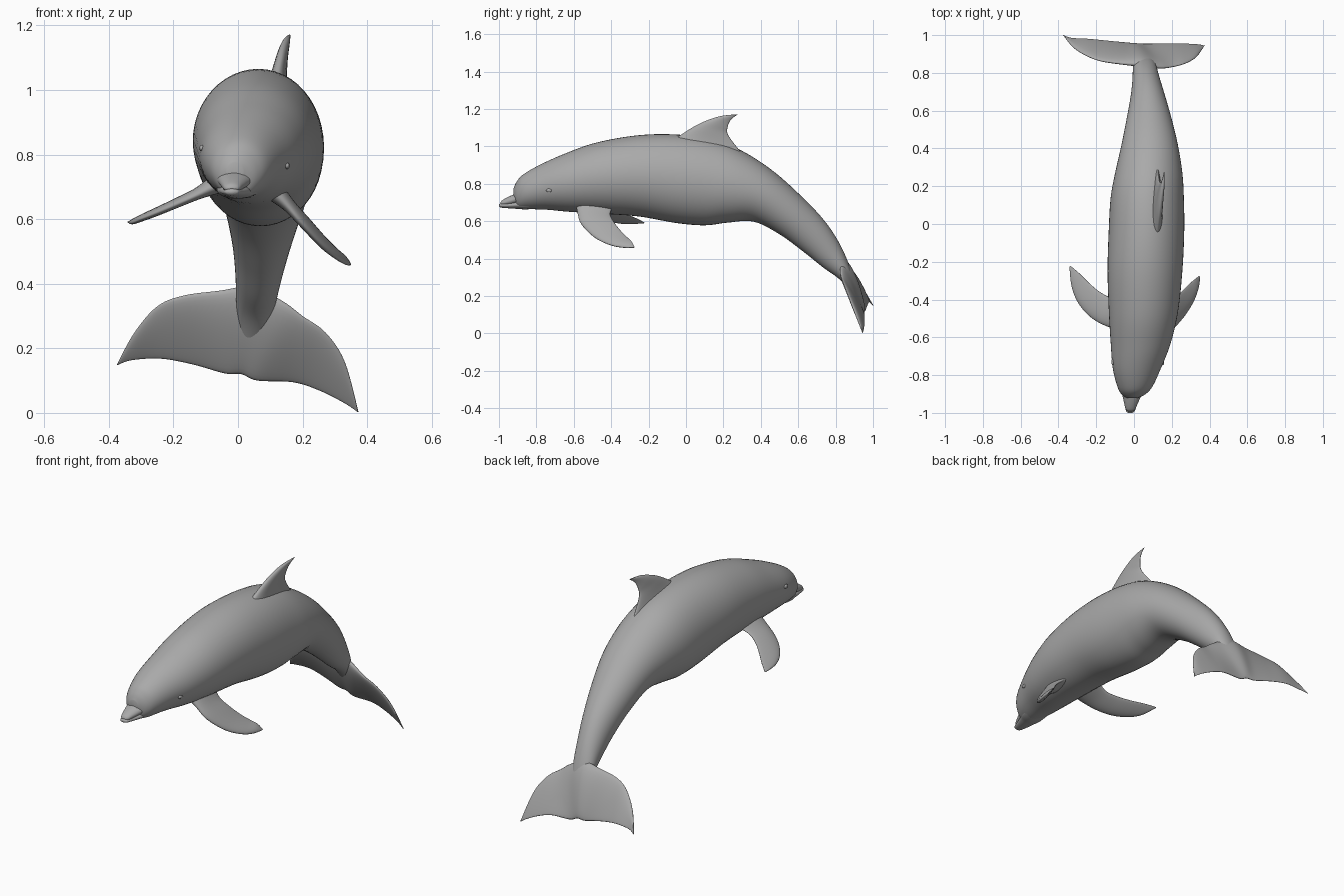
import bpy, bmesh, math
from mathutils import Vector

skin = bpy.data.materials.new("grey skin")
skin.diffuse_color = (0.4, 0.4, 0.4, 1)


def spline(rows, steps):
    """Catmull-Rom interpolation of rows of numbers."""
    out = []
    n = len(rows)
    for i in range(n - 1):
        p0, p1, p2, p3 = (rows[max(0, min(n - 1, i + k))] for k in (-1, 0, 1, 2))
        for s in range(steps):
            t = s / steps
            out.append([0.5 * (2 * b + (c - a) * t + (2 * a - 5 * b + 4 * c - d) * t * t
                               + (3 * b - a - 3 * c + d) * t ** 3)
                        for a, b, c, d in zip(p0, p1, p2, p3)])
    out.append(list(rows[-1]))
    return out


def loft(name, rows, normal, sides=32, steps=6, foil=0.0):
    """Skin through oval rings; a row is edge A xyz, edge B xyz, half thickness."""
    normal = Vector(normal).normalized()
    bm = bmesh.new()
    rings = []
    for r in spline(rows, steps):
        a, b, w = Vector(r[0:3]), Vector(r[3:6]), r[6]
        ring = []
        for k in range(sides):
            u = 2 * math.pi * k / sides
            side = w * math.sin(u) * (1 + foil * math.cos(u))
            ring.append(bm.verts.new((a + b) / 2 + (a - b) / 2 * math.cos(u) + normal * side))
        rings.append(ring)
    for p, q in zip(rings, rings[1:]):
        for k in range(sides):
            j = (k + 1) % sides
            bm.faces.new((p[k], p[j], q[j], q[k]))
    bm.faces.new(rings[0])
    bm.faces.new(rings[-1])
    bmesh.ops.recalc_face_normals(bm, faces=bm.faces)
    me = bpy.data.meshes.new(name)
    bm.to_mesh(me)
    bm.free()
    me.materials.append(skin)
    me.polygons.foreach_set("use_smooth", [True] * len(me.polygons))
    ob = bpy.data.objects.new(name, me)
    bpy.context.collection.objects.link(ob)
    return ob


def upright(rows):
    """Rows of top y z, bottom y z, centre x, half width -> loft rows."""
    return [(x, ty, tz, x, by, bz, w) for ty, tz, by, bz, x, w in rows]


# body from melon to tail stock
loft("body", upright([
    (-.922, .775, -.922, .72, -.01, .025),
    (-.905, .812, -.90, .672, -.003, .062),
    (-.87, .85, -.85, .665, .005, .093),
    (-.78, .902, -.75, .662, .015, .127),
    (-.65, .96, -.62, .65, .035, .158),
    (-.48, 1.02, -.45, .64, .05, .183),
    (-.25, 1.06, -.25, .625, .058, .198),
    (-.03, 1.062, -.05, .59, .066, .2),
    (.17, 1.03, .10, .578, .07, .194),
    (.32, .965, .22, .592, .078, .178),
    (.47, .865, .36, .598, .083, .15),
    (.61, .74, .50, .53, .08, .119),
    (.73, .615, .63, .435, .073, .09),
    (.81, .50, .73, .355, .064, .072),
    (.865, .385, .82, .29, .055, .06),
    (.905, .26, .885, .22, .045, .04),
    (.94, .16, .935, .15, .03, .012)]), (1, 0, 0), sides=48)

# beak: upper and lower jaw with the mouth line between
loft("upper_beak", upright([
    (-.992, .70, -.992, .69, -.02, .010),
    (-.982, .712, -.982, .683, -.019, .024),
    (-.95, .73, -.95, .684, -.016, .036),
    (-.90, .752, -.90, .692, -.010, .054),
    (-.84, .775, -.84, .70, 0, .088),
    (-.74, .79, -.74, .72, .015, .124)]), (1, 0, 0))
loft("lower_jaw", upright([
    (-1.0, .69, -1.0, .68, -.02, .010),
    (-.99, .695, -.99, .673, -.019, .023),
    (-.95, .70, -.95, .669, -.016, .034),
    (-.90, .71, -.90, .666, -.010, .048),
    (-.84, .72, -.84, .664, 0, .066),
    (-.70, .74, -.70, .68, .02, .08)]), (1, 0, 0))

# dorsal fin, leaning a little to one side
loft("dorsal_fin", [
    (.115, -.12, 1.0, .115, .38, .87, .045),
    (.125, -.03, 1.06, .125, .285, .98, .026),
    (.135, .05, 1.11, .135, .226, 1.06, .018),
    (.143, .12, 1.142, .143, .222, 1.10, .014),
    (.152, .19, 1.163, .152, .238, 1.14, .009),
    (.16, .275, 1.172, .16, .272, 1.168, .002)], (1, 0, -.15), foil=.35)

# flippers, each posed differently
loft("right_flipper", [
    (.10, -.59, .70, .10, -.37, .70, .035),
    (.15, -.58, .645, .165, -.405, .645, .02),
    (.20, -.56, .585, .215, -.388, .60, .016),
    (.265, -.49, .515, .26, -.35, .55, .014),
    (.315, -.41, .475, .295, -.315, .515, .011),
    (.34, -.34, .46, .325, -.29, .49, .008),
    (.35, -.28, .458, .345, -.275, .462, .002)], (.67, 0, .74), foil=.35)
loft("left_flipper", [
    (-.04, -.57, .72, -.04, -.36, .73, .035),
    (-.12, -.55, .678, -.12, -.385, .688, .018),
    (-.19, -.52, .646, -.18, -.36, .662, .014),
    (-.25, -.475, .62, -.24, -.31, .635, .012),
    (-.30, -.41, .60, -.285, -.265, .615, .010),
    (-.33, -.33, .588, -.32, -.235, .60, .007),
    (-.342, -.225, .59, -.335, -.222, .592, .002)], (-.42, 0, .9), foil=.35)

# tail flukes, tip to tip
loft("tail_flukes", [
    (-.375, 1.0, .15, -.373, 1.0, .148, .002),
    (-.32, .935, .25, -.33, .985, .163, .008),
    (-.25, .89, .33, -.24, .98, .168, .011),
    (-.17, .862, .363, -.14, .97, .15, .014),
    (-.06, .848, .378, -.04, .96, .122, .02),
    (.045, .84, .39, .01, .955, .12, .028),
    (.14, .828, .345, .06, .953, .10, .022),
    (.20, .832, .30, .17, .955, .095, .014),
    (.27, .85, .25, .25, .955, .07, .011),
    (.33, .885, .16, .33, .952, .03, .008),
    (.373, .945, .004, .371, .945, .002, .002)], (0, .9, .42), foil=.35)

# eyes, almost flush with the head
for name, pos in (("left_eye", (-.112, -.73, .82)), ("right_eye", (.152, -.73, .765))):
    bpy.ops.mesh.primitive_uv_sphere_add(segments=16, ring_count=8, radius=1, location=pos)
    eye = bpy.context.object
    eye.name = name
    eye.scale = (.008, .018, .01)
    eye.data.materials.append(skin)
    bpy.ops.object.shade_smooth()
